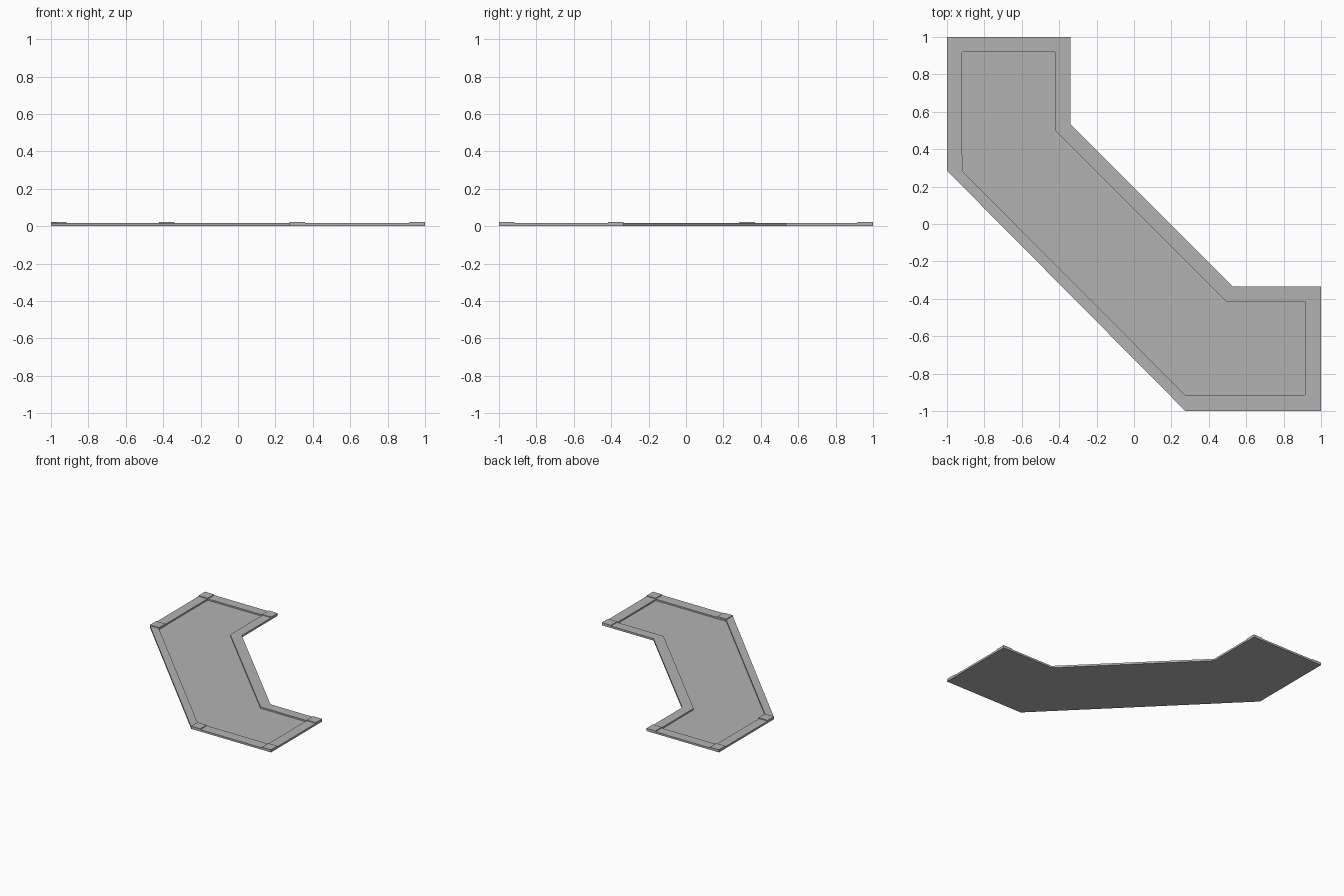
import bpy
import bmesh

cube = bpy.data.objects.get("Cube")
if cube:
    bpy.data.objects.remove(cube, do_unlink=True)

FLOOR_Z, RIM_Z, BLOCK_Z = 0.004, 0.016, 0.022

OUTER = [(-1, 1), (-1, 0.285), (0.275, -1), (1, -1),
         (1, -0.335), (0.53, -0.335), (-0.34, 0.535), (-0.34, 1)]
INNER = [(-0.92, 0.92), (-0.92, 0.285), (0.275, -0.915), (0.915, -0.915),
         (0.915, -0.415), (0.495, -0.415), (-0.42, 0.5), (-0.42, 0.92)]

grey = bpy.data.materials.new("concrete_grey")
grey.use_nodes = True
colour = (0.45, 0.45, 0.45, 1)
grey.diffuse_color = colour
grey.node_tree.nodes["Principled BSDF"].inputs["Base Color"].default_value = colour


def prism(name, polygons, bottom, top):
    """Extrude adjoining flat polygons upward into one closed solid."""
    bm = bmesh.new()
    for points in polygons:
        bm.faces.new([bm.verts.new((x, y, bottom)) for x, y in points])
    bmesh.ops.remove_doubles(bm, verts=bm.verts[:], dist=0.0001)
    base = bm.faces[:]
    result = bmesh.ops.extrude_face_region(bm, geom=base, use_keep_orig=True)
    for item in result["geom"]:
        if isinstance(item, bmesh.types.BMVert):
            item.co.z = top
    bmesh.ops.recalc_face_normals(bm, faces=bm.faces[:])
    mesh = bpy.data.meshes.new(name)
    bm.to_mesh(mesh)
    bm.free()
    mesh.materials.append(grey)
    obj = bpy.data.objects.new(name, mesh)
    bpy.context.collection.objects.link(obj)
    return obj


# Sunken floor slab
prism("floor_slab", [INNER], 0, FLOOR_Z)

# Raised border all the way round
count = len(OUTER)
border = []
for i in range(count):
    j = (i + 1) % count
    border.append([OUTER[i], OUTER[j], INNER[j], INNER[i]])
prism("raised_border", border, 0, RIM_Z)

# Corner blocks, one on each outward corner: lower-left point of each square
SIZE = 0.083
blocks = {
    "back_right_block": (-1, 1 - SIZE),
    "back_inner_block": (-0.34 - SIZE, 1 - SIZE),
    "side_right_block": (-1, 0.285),
    "front_middle_block": (0.275, -1),
    "front_left_block": (1 - SIZE, -1),
    "side_left_block": (1 - SIZE, -0.335 - SIZE),
}
for name, (x, y) in blocks.items():
    square = [(x, y), (x + SIZE, y), (x + SIZE, y + SIZE), (x, y + SIZE)]
    prism(name, [square], FLOOR_Z, BLOCK_Z)
